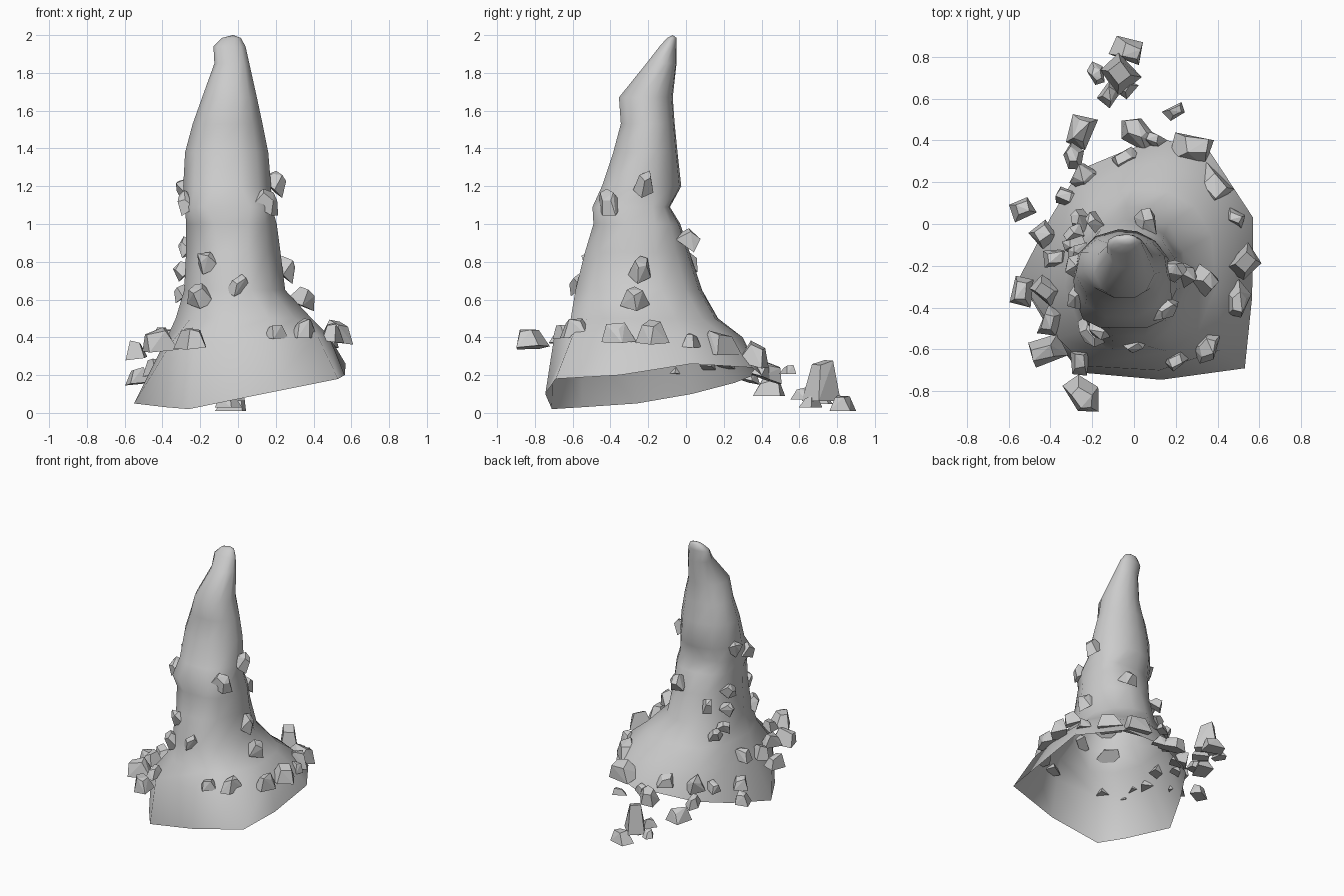
import bpy, bmesh, math, random
from mathutils import Vector, Matrix
from mathutils.bvhtree import BVHTree

if "Cube" in bpy.data.objects:
    bpy.data.objects.remove(bpy.data.objects["Cube"])

random.seed(11)


def make_object(name, bm):
    mesh = bpy.data.meshes.new(name)
    bm.to_mesh(mesh)
    bm.free()
    obj = bpy.data.objects.new(name, mesh)
    bpy.context.collection.objects.link(obj)
    return obj


# Uneven open rim of the skirt and the shoulder above it, clockwise from the right side
rim = [(.57, .03, .26), (.565, -.35, .20), (.53, -.69, .18), (.13, -.745, .10),
       (-.26, -.71, .02), (-.38, -.55, .03), (-.55, -.26, .05), (-.40, .03, .10),
       (-.26, .26, .16), (-.02, .36, .20), (.16, .40, .20), (.36, .35, .24)]
shoulder = [(.48, -.02, .41), (.48, -.30, .41), (.42, -.60, .41), (.12, -.70, .39),
            (-.23, -.68, .37), (-.36, -.55, .36), (-.39, -.27, .37), (-.34, .0, .36),
            (-.24, .17, .37), (-.03, .27, .39), (.14, .30, .40), (.33, .20, .41)]
angles = [22, -9, -45, -72, -108, -138, -172, -208, -238, -266, -288, -312]

# Spire sections: height, x min, x max, y min, y max, squareness
sections = [(.50, -.33, .39, -.61, .17, .85),
            (.65, -.285, .25, -.585, .085, 1), (.85, -.275, .225, -.535, .02, 1),
            (1.00, -.275, .205, -.49, -.03, .85), (1.09, -.28, .18, -.495, -.085, .6),
            (1.20, -.29, .175, -.445, -.025, 1), (1.38, -.28, .16, -.385, -.045, 1),
            (1.53, -.24, .13, -.345, -.06, 1), (1.67, -.19, .10, -.355, -.07, 1),
            (1.85, -.125, .06, -.21, -.05, 1), (1.94, -.13, .04, -.14, -.05, 1),
            (1.985, -.085, .015, -.10, -.05, 1)]


def section_ring(z, x0, x1, y0, y1, power):
    def shape(v):
        return math.copysign(abs(v) ** power, v)
    pts = [(shape(math.cos(math.radians(a))), shape(math.sin(math.radians(a)))) for a in angles]
    xs, ys = [p[0] for p in pts], [p[1] for p in pts]
    fit = lambda v, vals, a, b: a + (b - a) * (v - min(vals)) / (max(vals) - min(vals))
    return [(fit(x, xs, x0, x1), fit(y, ys, y0, y1), z) for x, y in pts]


# Rock spire with flared, hollow skirt
bm = bmesh.new()
rings = [[bm.verts.new(p) for p in ring]
         for ring in [rim, shoulder] + [section_ring(*s) for s in sections]]
n = len(angles)
for low, high in zip(rings, rings[1:]):
    for i in range(n):
        j = (i + 1) % n
        bm.faces.new((low[j], low[i], high[i], high[j]))
tip = bm.verts.new((-.025, -.07, 2.0))
for i in range(n):
    bm.faces.new((rings[-1][(i + 1) % n], rings[-1][i], tip))
bmesh.ops.recalc_face_normals(bm, faces=bm.faces)
bm.normal_update()
tree = BVHTree.FromBMesh(bm)
spire = make_object("rock_spire", bm)
for p in spire.data.polygons:
    p.use_smooth = True

# Loose stones, grouped by area: x, y, z of centre, size
fallen = [(-.03, .83, .05, .15), (-.18, .72, .07, .09), (-.12, .62, .10, .11), (-.05, .66, .06, .12),
          (.19, .54, .23, .09), (-.25, .45, .13, .16)]
tall_block = [(-.06, .71, .17, .18)]
back = [(.02, .44, .22, .16), (.10, .40, .22, .10), (.27, .37, .31, .20), (-.29, .33, .20, .11),
        (-.23, .22, .28, .15), (-.04, .30, .29, .13), (-.32, .13, .26, .12)]
ledge = [(.38, .18, .37, .19), (.48, .03, .38, .10), (.53, -.18, .42, .16), (.50, -.36, .42, .14),
         (.35, -.58, .44, .14), (.20, -.65, .43, .11), (-.54, .07, .19, .12), (-.44, -.05, .24, .13),
         (-.54, -.33, .33, .14), (-.42, -.32, .38, .14), (-.41, -.47, .40, .13),
         (-.42, -.61, .38, .17), (-.25, -.82, .395, .165), (-.26, -.66, .41, .12), (-.37, -.16, .40, .13)]
wall = [(.35, -.27, .61, .14), (.00, -.57, .68, .11), (.13, -.40, 1.11, .14), (.06, .02, .92, .13),
        (.20, -.22, 1.22, .12), (.25, -.24, .77, .13), (-.27, .02, .60, .10), (-.20, .02, .80, .10),
        (-.26, -.35, 1.11, .12), (-.24, -.20, 1.20, .12), (-.28, -.15, .88, .11),
        (-.29, -.10, .76, .10), (-.15, -.49, .80, .12), (-.21, -.52, .63, .14), (-.30, -.05, .64, .10)]


# Chipped block: tapered, four- or five-sided, turned to the slope it sits on
def stone(name, x, y, z, size, lean, tall):
    bm = bmesh.new()
    sides = random.choice((4, 4, 5))
    shift = random.uniform(-.12, .12)
    for h, r in ((-tall, 1.0), (tall, .55)):
        for i in range(sides):
            a = (i + .5 + random.uniform(-.16, .16)) * math.tau / sides
            top = h > 0
            bm.verts.new((math.cos(a) * r * .68 + shift * top, math.sin(a) * r * .48,
                          h + top * random.uniform(-.16, .12)))
    bmesh.ops.convex_hull(bm, input=bm.verts)
    bmesh.ops.dissolve_limit(bm, angle_limit=.12, verts=bm.verts, edges=bm.edges)
    bmesh.ops.recalc_face_normals(bm, faces=bm.faces)
    pos = Vector((x, y, z))
    near, normal = tree.find_nearest(pos)[:2]
    depth = (pos - near).dot(normal)
    if lean and depth < .005:
        pos += normal * (.005 - depth)
    axis = (Vector((0, 0, 1)) + normal * lean).normalized()
    turn = axis.to_track_quat('Z', 'Y').to_matrix().to_4x4()
    spin = Matrix.Rotation(random.uniform(0, math.tau), 4, 'Z')
    bm.transform(Matrix.Translation(pos) @ turn @ spin @ Matrix.Scale(size, 4))
    # keep stones above the ground
    drop = min(v.co.z for v in bm.verts)
    if drop < 0:
        bmesh.ops.translate(bm, verts=bm.verts, vec=(0, 0, -drop))
    make_object(name, bm)


for label, group, lean, tall in (("fallen_stone", fallen, 0, .26), ("tall_block", tall_block, 0, .6),
                                 ("back_stone", back, .4, .28), ("ledge_stone", ledge, .15, .30),
                                 ("wall_stone", wall, 1.0, .32)):
    for k, s in enumerate(group):
        stone(f"{label}_{k + 1}", *s, lean, tall)
